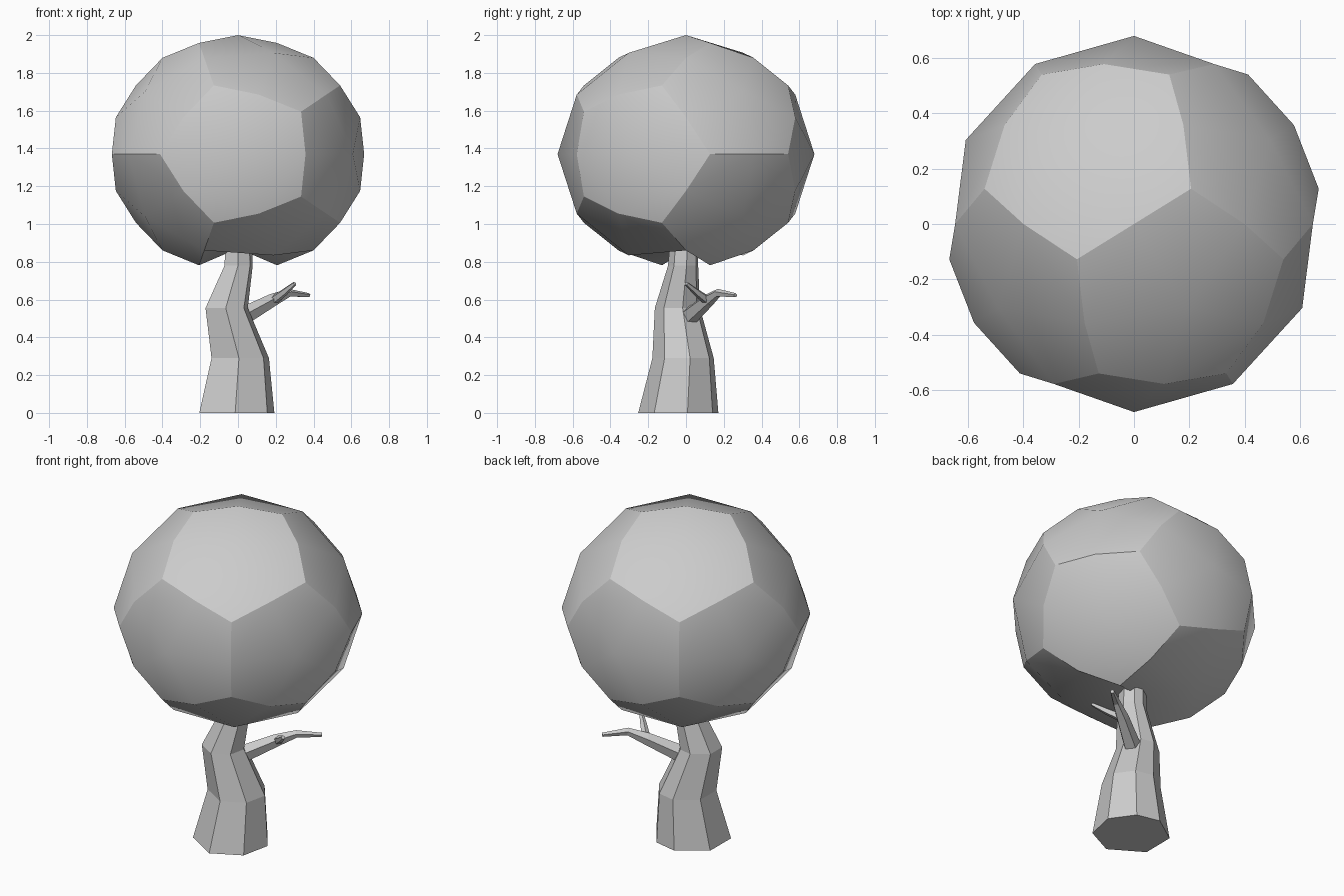
import bpy
import bmesh
from math import cos, sin, radians, sqrt
from mathutils import Vector, Matrix

cube = bpy.data.objects.get("Cube")
if cube:
    bpy.data.objects.remove(cube)

grey = bpy.data.materials.new("pale grey")
grey.use_nodes = True
COLOUR = (0.6, 0.6, 0.6, 1)
grey.diffuse_color = COLOUR
grey.node_tree.nodes["Principled BSDF"].inputs["Base Color"].default_value = COLOUR


def finish(name, bm):
    bmesh.ops.recalc_face_normals(bm, faces=bm.faces)
    mesh = bpy.data.meshes.new(name)
    bm.to_mesh(mesh)
    bm.free()
    mesh.materials.append(grey)
    obj = bpy.data.objects.new(name, mesh)
    bpy.context.collection.objects.link(obj)
    return obj


def tube(name, path, angles, upright=False):
    """Loft rings given as (centre, radius), closed at both ends."""
    bm = bmesh.new()
    points = [Vector(p) for p, r in path]
    rings = []
    for i, (p, r) in enumerate(path):
        along = points[min(i + 1, len(path) - 1)] - points[max(i - 1, 0)]
        if upright:
            side, up = Vector((1, 0, 0)), Vector((0, 1, 0))
        else:
            side = along.cross(Vector((0, 0, 1))).normalized()
            up = side.cross(along).normalized()
        rings.append([bm.verts.new(points[i] + r * (cos(radians(a)) * side + sin(radians(a)) * up))
                      for a in angles])
    n = len(angles)
    for low, high in zip(rings, rings[1:]):
        for k in range(n):
            j = (k + 1) % n
            bm.faces.new((low[k], low[j], high[j], high[k]))
    bm.faces.new(rings[0])
    bm.faces.new(rings[-1])
    return finish(name, bm)


# Trunk: irregular seven-sided column that leans and tapers
tube("trunk", [((-0.015, -0.04, 0), 0.213), ((0.005, -0.015, 0.29), 0.163),
               ((-0.065, -0.045, 0.555), 0.12), ((0, -0.015, 0.78), 0.08),
               ((0, -0.01, 0.9), 0.075)],
     [-90, -37, 13, 58, 97, 152, 207], upright=True)

# Branch and its side twig
five = [90 + 72 * k for k in range(5)]
tube("branch", [((-0.03, -0.02, 0.48), 0.055), ((0.18, 0.115, 0.595), 0.036),
                ((0.27, 0.17, 0.635), 0.022), ((0.375, 0.262, 0.622), 0.012)], five)
tube("twig", [((0.18, 0.12, 0.59), 0.026), ((0.24, 0.06, 0.635), 0.02),
              ((0.3, 0.002, 0.685), 0.011)], five)

# Canopy: dodecahedron with each pentagon cut into kites and pushed onto a ball
PHI = (1 + sqrt(5)) / 2
corners = [Vector((x, y, z)) for x in (-1, 1) for y in (-1, 1) for z in (-1, 1)]
centres = []
for a in (-1, 1):
    for b in (-1, 1):
        corners += [Vector((0, a / PHI, b * PHI)), Vector((a / PHI, b * PHI, 0)),
                    Vector((a * PHI, 0, b / PHI))]
        centres += [Vector((a, 0, b * PHI)), Vector((a * PHI, b, 0)), Vector((0, a * PHI, b))]

bm = bmesh.new()
cache = {}


def ball_vert(p):
    d = p.normalized()
    key = tuple(round(c, 3) + 0.0 for c in d)
    if key not in cache:
        cache[key] = bm.verts.new(d)
    return cache[key]


creases = []
for c in centres:
    ring = sorted(corners, key=lambda v: -v.dot(c))[:5]
    for p in ring:
        m1, m2 = [ball_vert(p + q) for q in sorted(ring, key=lambda v: (v - p).length)[1:3]]
        tip = ball_vert(p)
        bm.faces.new((m1, ball_vert(c), m2, tip))
        creases += [(tip, m1), (tip, m2)]
for pair in creases:
    bm.edges.get(pair).smooth = False
for f in bm.faces:
    f.smooth = True

lowest = min(bm.verts, key=lambda v: v.co.z)
turn = Matrix.Rotation(radians(-58.28), 4, "Z")
bm.transform(Matrix.Translation((0, 0, 1.37)) @ Matrix.Diagonal((0.68, 0.68, 0.63, 1)) @ turn)
# Dent where the trunk enters
lowest.co.z = 0.87
finish("canopy", bm)
